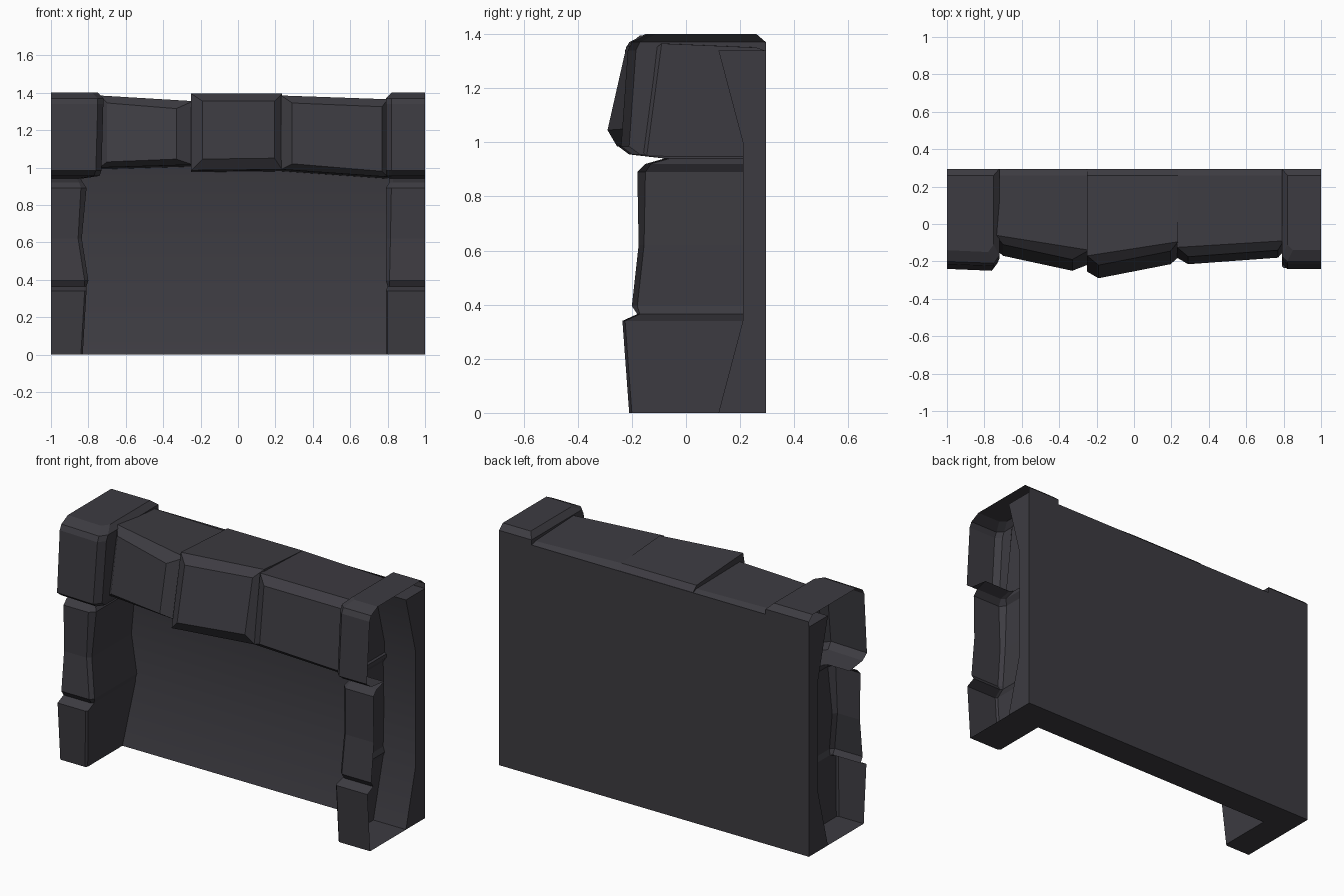
import bpy, bmesh

if "Cube" in bpy.data.objects:
    bpy.data.objects.remove(bpy.data.objects["Cube"])

rock = bpy.data.materials.new("dark_rock")
rock.diffuse_color = (0.046, 0.044, 0.053, 1)
rock.use_nodes = True
rock.node_tree.nodes["Principled BSDF"].inputs["Base Color"].default_value = rock.diffuse_color


def make(name, verts, faces):
    bm = bmesh.new()
    vs = [bm.verts.new(v) for v in verts]
    for f in faces:
        bm.faces.new([vs[i] for i in f])
    bmesh.ops.recalc_face_normals(bm, faces=bm.faces[:])
    me = bpy.data.meshes.new(name)
    bm.to_mesh(me)
    bm.free()
    me.materials.append(rock)
    ob = bpy.data.objects.new(name, me)
    bpy.context.collection.objects.link(ob)
    return ob


# Back wall: side profile (y, z) with a hollowed front, swept along x
profile = [(0.12, 0), (0.21, 0.34), (0.21, 1.0), (0.12, 1.34), (0.295, 1.34), (0.295, 0)]
n = len(profile)
wall = make("back_wall",
            [(x, y, z) for x in (-1, 1) for y, z in profile],
            [tuple(range(n)), tuple(range(2 * n - 1, n - 1, -1))]
            + [(i, (i + 1) % n, n + (i + 1) % n, n + i) for i in range(n)])
bpy.context.view_layer.objects.active = wall
wall.select_set(True)
bpy.ops.object.shade_smooth_by_angle(angle=0.5)
wall.select_set(False)

# Side columns: stacked stones as one shell, open at the outer end
# rows: z, front y, inner |x| on the left, inner |x| on the right, back y, corner cut
rows = [
    (0.00, -0.21, 0.83, 0.79, 0.12, 0.01),
    (0.34, -0.235, 0.81, 0.79, 0.215, 0.01),
    (0.365, -0.18, 0.81, 0.80, 0.22, 0.01),
    (0.395, -0.20, 0.80, 0.79, 0.22, 0.02),
    (0.62, -0.175, 0.835, 0.795, 0.22, 0.02),
    (0.89, -0.18, 0.81, 0.79, 0.22, 0.03),
    (0.92, -0.15, 0.83, 0.81, 0.22, 0.02),
    (0.94, -0.08, 0.84, 0.81, 0.22, 0.02),
    (0.955, -0.20, 0.74, 0.79, 0.28, 0.03),
    (0.985, -0.24, 0.73, 0.79, 0.28, 0.03),
    (1.34, -0.215, 0.72, 0.79, 0.295, 0.03),
    (1.37, -0.20, 0.72, 0.79, 0.295, 0.03),
    (1.40, -0.14, 0.75, 0.82, 0.26, 0.03),
]
for side, col, name in ((-1, 2, "left_column"), (1, 3, "right_column")):
    verts, faces = [], []
    for r in rows:
        z, yf, xi, yb, c = r[0], r[1], r[col], r[4], r[5]
        lean = -0.01 if (side < 0 and z > 0.94) else 0
        verts += [(side * x, y, z) for x, y in (
            (1, yf), (xi + c, yf + lean), (xi, yf + c), (xi, yb), (1, yb))]
    for k in range(len(rows) - 1):
        a, b = 5 * k, 5 * k + 5
        walls = 4 if rows[k][0] > 1.3 else 3      # back face only above the wall
        faces += [(a + i, a + i + 1, b + i + 1, b + i) for i in range(walls)]
    last = len(verts) - 5
    faces += [(0, 1, 2, 3, 4), tuple(range(last, last + 5))]
    make(name, verts, faces)


# Lintel stones: tilted front face with a bevelled rim, running back to the wall
def lintel(name, x0, x1, bot, top, front, lean, side_in, low_in, back_top):
    depth = [front[0], front[1]]
    rim_x, face_x = (x0, x1), (x0 + side_in[0], x1 - side_in[1])
    face = [(face_x[0], depth[0], bot[0] + low_in), (face_x[1], depth[1], bot[1] + low_in),
            (face_x[1], depth[1] + lean, top[1] - 0.04), (face_x[0], depth[0] + lean, top[0] - 0.04)]
    rim = [(rim_x[0], depth[0] + 0.035, bot[0]), (rim_x[1], depth[1] + 0.035, bot[1]),
           (rim_x[1], depth[1] + lean + 0.05, top[1]), (rim_x[0], depth[0] + lean + 0.05, top[0])]
    back = [(x0, 0.23, bot[0] - 0.01), (x1, 0.23, bot[1] - 0.01),
            (x1, 0.26, back_top[1]), (x0, 0.26, back_top[0])]
    end = [(x0, 0.23, 1.3), (x1, 0.23, 1.3), (x1, 0.295, 1.338), (x0, 0.295, 1.338)]
    faces = [(0, 1, 2, 3), (12, 13, 14, 15)]
    for a in (0, 4, 8):
        faces += [(a + i, a + (i + 1) % 4, a + 4 + (i + 1) % 4, a + 4 + i) for i in range(4)]
    make(name, face + rim + back + end, faces)


lintel("lintel_left", -0.74, -0.24, (1.0, 1.015), (1.385, 1.355), (-0.17, -0.25),
       0.06, (0.04, 0.09), 0.03, (1.36, 1.35))
lintel("lintel_middle", -0.25, 0.235, (0.985, 0.99), (1.395, 1.395), (-0.29, -0.215),
       0.07, (0.06, 0.04), 0.06, (1.37, 1.37))
lintel("lintel_right", 0.23, 0.80, (0.99, 0.95), (1.385, 1.365), (-0.215, -0.18),
       0.04, (0.06, 0.03), 0.03, (1.37, 1.35))
